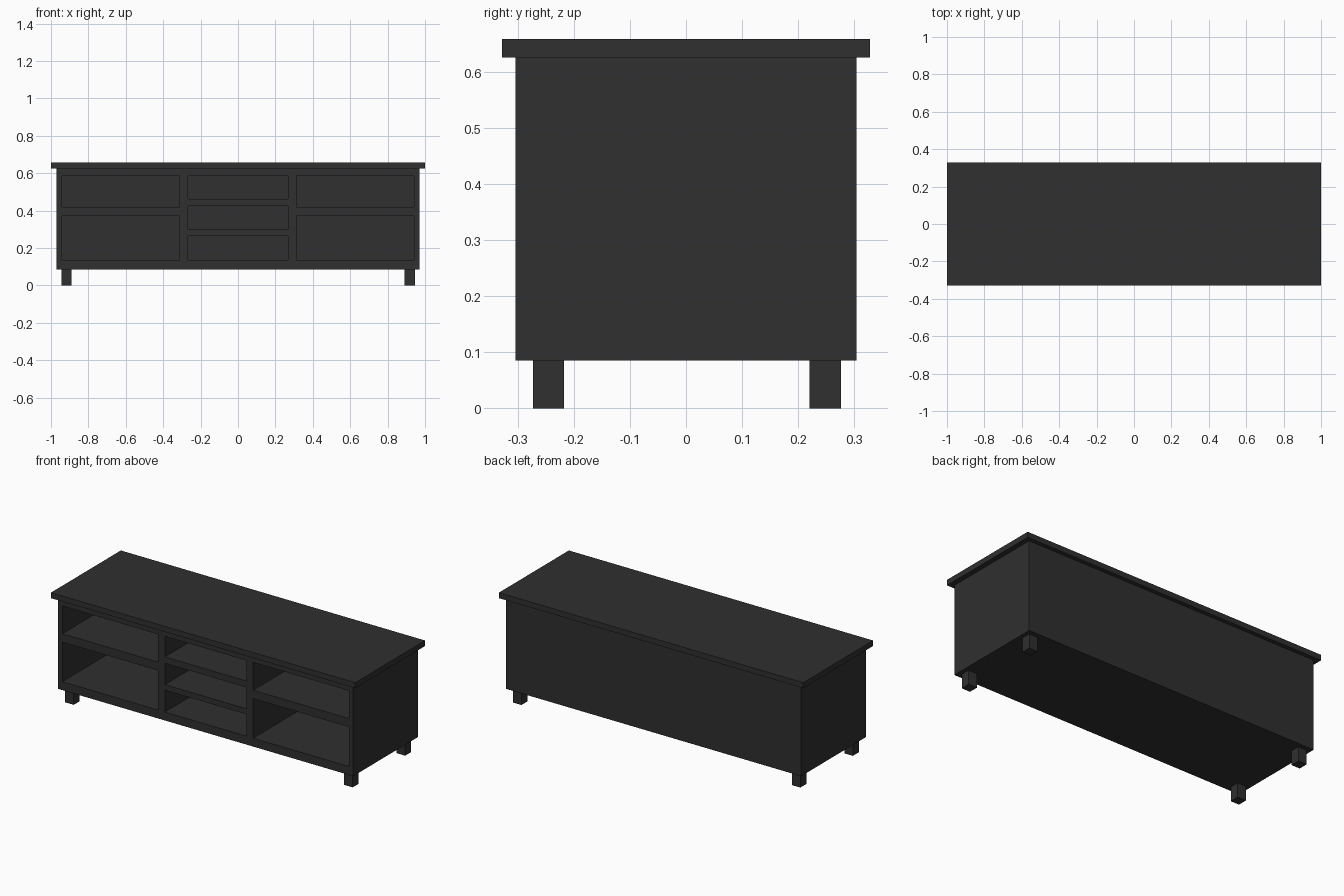
import bpy
import bmesh
from mathutils import Matrix, Vector

if "Cube" in bpy.data.objects:
    bpy.data.objects.remove(bpy.data.objects["Cube"])

black = bpy.data.materials.new("black painted wood")
black.diffuse_color = (0.029, 0.029, 0.029, 1)
black.use_nodes = True
black.node_tree.nodes["Principled BSDF"].inputs["Base Color"].default_value = black.diffuse_color


def boxes(name, spans):
    """One object made of boxes, each given as (x0, x1, y0, y1, z0, z1)."""
    bm = bmesh.new()
    for x0, x1, y0, y1, z0, z1 in spans:
        centre = Vector((x0 + x1, y0 + y1, z0 + z1)) / 2
        size = (x1 - x0, y1 - y0, z1 - z0, 1)
        bmesh.ops.create_cube(bm, size=1, matrix=Matrix.Translation(centre) @ Matrix.Diagonal(size))
    mesh = bpy.data.meshes.new(name)
    bm.to_mesh(mesh)
    bm.free()
    mesh.materials.append(black)
    obj = bpy.data.objects.new(name, mesh)
    bpy.context.collection.objects.link(obj)
    return obj


# Overhanging top board
boxes("top_board", [(-1, 1, -0.328, 0.328, 0.625, 0.658)])

# Cabinet body, hollowed into open compartments
body = boxes("cabinet_body", [(-0.97, 0.97, -0.304, 0.304, 0.085, 0.625)])
side_rows = [(0.135, 0.37), (0.42, 0.585)]
middle_rows = [(0.135, 0.265), (0.298, 0.425), (0.463, 0.585)]
columns = [(-0.942, -0.313, side_rows), (-0.268, 0.268, middle_rows), (0.313, 0.942, side_rows)]
cutter = boxes("compartment_cutter", [(x0, x1, -0.4, 0.28, z0, z1)
                                      for x0, x1, rows in columns for z0, z1 in rows])
cutter.hide_render = True
cut = body.modifiers.new("compartments", 'BOOLEAN')
cut.operation = 'DIFFERENCE'
cut.solver = 'EXACT'
cut.object = cutter
bpy.context.view_layer.objects.active = body
bpy.ops.object.modifier_apply(modifier=cut.name)
bpy.data.objects.remove(cutter)

# Short square legs
for side, x in (("left", -0.917), ("right", 0.917)):
    for end, y in (("front", -0.245), ("back", 0.248)):
        boxes(f"{end}_{side}_leg", [(x - 0.028, x + 0.028, y - 0.028, y + 0.028, 0, 0.085)])
